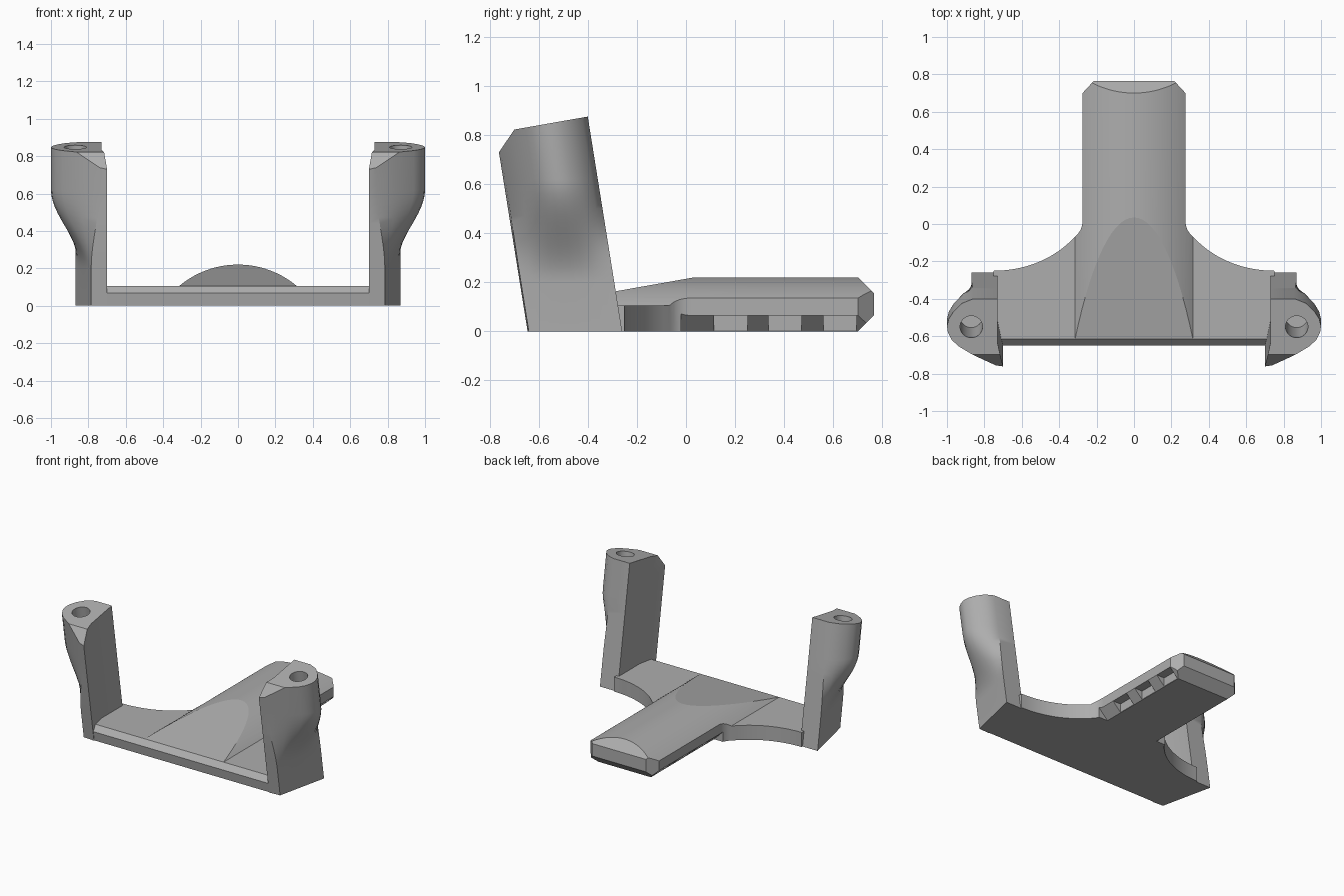
import bpy, bmesh, math
from mathutils import Vector
from mathutils.geometry import interpolate_bezier

if "Cube" in bpy.data.objects:
    bpy.data.objects.remove(bpy.data.objects["Cube"], do_unlink=True)

grey = bpy.data.materials.new("plain_grey")
grey.use_nodes = True
colour = (0.42, 0.42, 0.42, 1)
grey.diffuse_color = colour
grey.node_tree.nodes["Principled BSDF"].inputs["Base Color"].default_value = colour

LEAN = 0.16  # how far the posts lean forward per unit of height


def finish(name, bm):
    bmesh.ops.recalc_face_normals(bm, faces=bm.faces[:])
    mesh = bpy.data.meshes.new(name)
    bm.to_mesh(mesh)
    bm.free()
    obj = bpy.data.objects.new(name, mesh)
    bpy.context.collection.objects.link(obj)
    mesh.materials.append(grey)
    return obj


def loft(name, rings):
    bm = bmesh.new()
    rows = [[bm.verts.new(p) for p in ring] for ring in rings]
    n = len(rows[0])
    for a, b in zip(rows, rows[1:]):
        for i in range(n):
            j = (i + 1) % n
            bm.faces.new((a[i], a[j], b[j], b[i]))
    bm.faces.new(rows[0][::-1])
    bm.faces.new(rows[-1])
    return finish(name, bm)


def carve(obj, cutter, operation="DIFFERENCE"):
    """Apply a boolean and throw the cutter away."""
    mod = obj.modifiers.new("carve", "BOOLEAN")
    mod.operation, mod.object, mod.solver = operation, cutter, "EXACT"
    deps = bpy.context.evaluated_depsgraph_get()
    mesh = bpy.data.meshes.new_from_object(obj.evaluated_get(deps))
    obj.modifiers.clear()
    obj.data = mesh
    bpy.data.objects.remove(cutter, do_unlink=True)


def slice_off(obj, point, normal):
    """Remove everything on the normal side of a plane and cap the cut."""
    bm = bmesh.new()
    bm.from_mesh(obj.data)
    geom = bm.verts[:] + bm.edges[:] + bm.faces[:]
    cut = bmesh.ops.bisect_plane(bm, geom=geom, dist=1e-5, plane_co=point,
                                 plane_no=Vector(normal).normalized(), clear_outer=True)
    edges = [e for e in cut["geom_cut"] if isinstance(e, bmesh.types.BMEdge)]
    bmesh.ops.holes_fill(bm, edges=edges, sides=0)
    bmesh.ops.recalc_face_normals(bm, faces=bm.faces[:])
    bm.to_mesh(obj.data)
    bm.free()


def smooth(obj, degrees):
    bpy.ops.object.select_all(action="DESELECT")
    obj.select_set(True)
    bpy.context.view_layer.objects.active = obj
    bpy.ops.object.shade_smooth_by_angle(angle=math.radians(degrees))


def bezier(points, count):
    return [(p.x, p.y) for p in interpolate_bezier(*[Vector((x, y, 0)) for x, y in points], count)]


# Base plate and tongue: plan outline crossed with a domed section
half = [(0.75, -0.7)]
half += bezier([(0.75, -0.25), (0.56, -0.25), (0.41, -0.17), (0.32, -0.072)], 16)
half += bezier([(0.32, -0.072), (0.29, -0.047), (0.275, -0.02), (0.275, 0.02)], 10)[1:]
half += [(0.275, 0.70), (0.215, 0.765)]
plan = half + [(-x, y) for x, y in reversed(half)]
base = loft("base_and_tongue", [[(x, y, z) for x, y in plan] for z in (0, 0.3)])

radius, spread = 0.489, math.asin(0.315 / 0.489)
section = [(0.9, -0.1), (0.9, 0.105)]
for i in range(29):
    a = spread * (1 - i / 14)
    section.append((radius * math.sin(a), 0.22 - radius + radius * math.cos(a)))
section += [(-0.9, 0.105), (-0.9, -0.1)]
dome = loft("section_cutter", [[(x, y, z) for x, z in section] for y in (-0.8, 1)])
carve(base, dome, "INTERSECT")

# Sloped fairing, front bevel, leaning front and bevelled tongue tip
slice_off(base, (0, 0.035, 0.22), (0, -0.177, 1))
slice_off(base, (0, -0.615, 0.105), (0, -0.035, 0.033))
slice_off(base, (0, -0.64, 0), (0, -1, -LEAN))
slice_off(base, (0, 0.70, 0.22), (0, 1, 1))
slice_off(base, (0, 0.70, 0), (0, 1, -1))

# Underside chamfers and grip notches on both sides of the tongue
chamfer = [(0.20, -0.01), (0.30, 0.09), (0.30, -0.01)]
notch = [(0.212, -0.01), (0.212, 0.065), (0.30, 0.065), (0.30, -0.01)]
for side in (1, -1):
    cuts = [(chamfer, -0.02, 0.9)]
    cuts += [(notch, y, y + 0.135) for y in (0.115, 0.335, 0.56)]
    for shape, start, end in cuts:
        cutter = loft("cutter", [[(side * x, y, z) for x, z in shape] for y in (start, end)])
        carve(base, cutter)
smooth(base, 8)

# Posts: slim foot blending into a rounded head, leaning forward
head = [(0.70, -0.645), (0.74, -0.637), (0.85, -0.575), (0.94, -0.52), (0.975, -0.485),
        (0.995, -0.445), (1.0, -0.41), (0.99, -0.37), (0.965, -0.33), (0.92, -0.285),
        (0.86, -0.26), (0.73, -0.26), (0.73, -0.5)]
foot = list(head)
for i in range(1, 11):
    t = (i - 1) / 9
    foot[i] = (0.785 + 0.085 * t, -0.64 + 0.38 * t)

levels = [0] + [0.2 + 0.03 * i for i in range(15)] + [1.0]
for side, label in ((1, "left"), (-1, "right")):
    rings = []
    for z in levels:
        t = min(max((z - 0.2) / 0.42, 0), 1)
        t = t * t * (3 - 2 * t)
        rings.append([(side * (a + (c - a) * t), b + (d - b) * t - LEAN * z, z)
                      for (a, b), (c, d) in zip(foot, head)])
    post = loft(label + "_post", rings)
    # Slanted top and front chamfer
    slice_off(post, (0, -0.39, 0.876), (0, -0.176, 1))
    slice_off(post, (0, -0.70, 0.82), (0, -0.093, 0.063))
    # Socket hole along the post
    circle = [(math.cos(k * math.tau / 32) * 0.06, math.sin(k * math.tau / 32) * 0.06)
              for k in range(32)]
    hole = loft("hole_cutter", [[(side * (0.87 + u), -0.55 + v - LEAN * (z - 0.85), z)
                                 for u, v in circle] for z in (0.5, 1.0)])
    carve(post, hole)
    smooth(post, 28)
